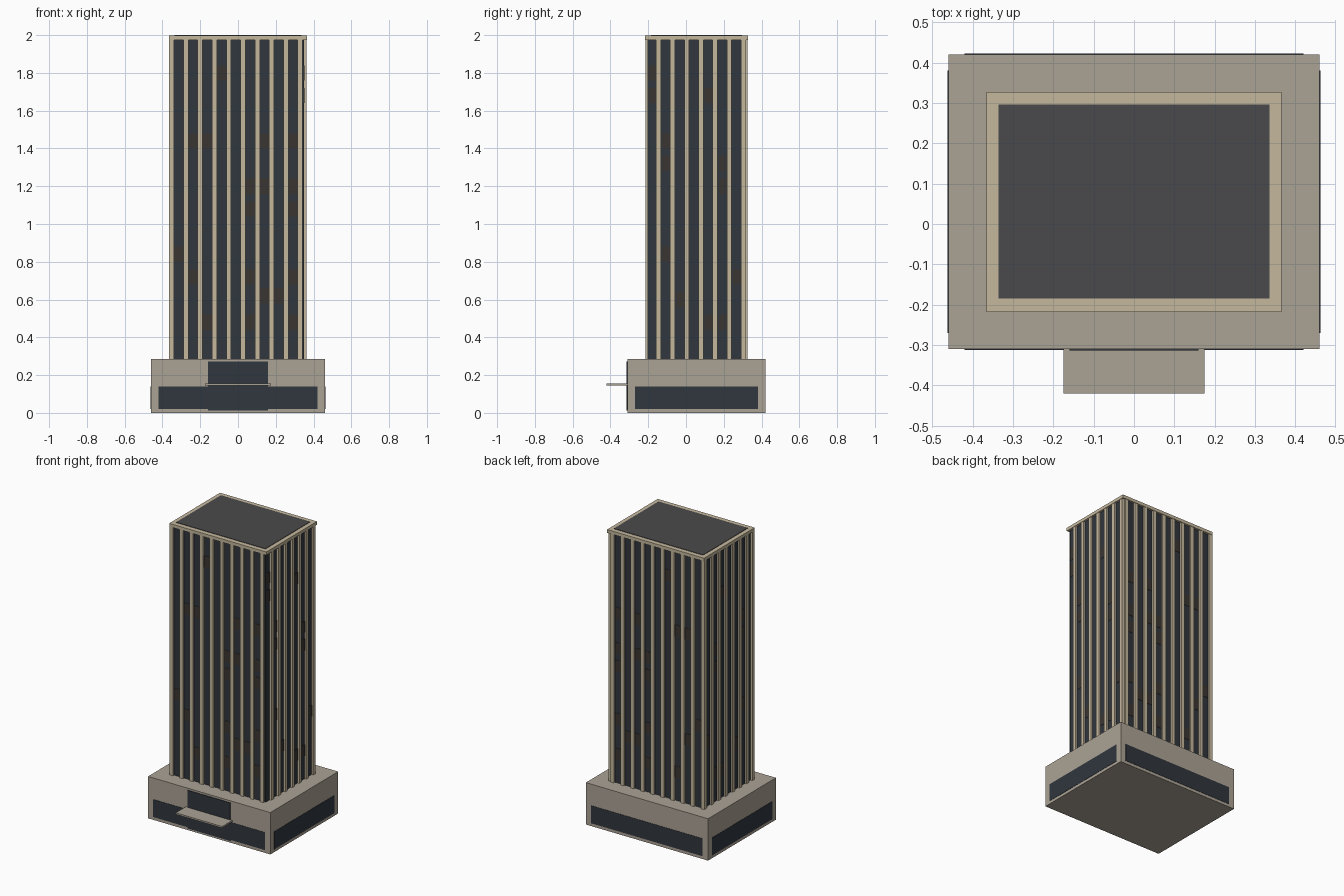
import bpy, bmesh
from mathutils import Matrix, Vector

if "Cube" in bpy.data.objects:
    bpy.data.objects.remove(bpy.data.objects["Cube"])


def material(name, rgb):
    m = bpy.data.materials.new(name)
    m.diffuse_color = (*rgb, 1)
    m.use_nodes = True
    m.node_tree.nodes["Principled BSDF"].inputs["Base Color"].default_value = m.diffuse_color
    return m


STONE = material("stone", (0.41, 0.365, 0.30))
FIN = material("fin_stone", (0.56, 0.48, 0.34))
GLASS = material("dark_glass", (0.030, 0.038, 0.048))
LIT = material("tinted_window", (0.042, 0.036, 0.032))
ROOF = material("roof_grey", (0.068, 0.068, 0.072))


def boxes(name, spans, mat):
    """One object from boxes given as (x0, x1, y0, y1, z0, z1)."""
    bm = bmesh.new()
    for x0, x1, y0, y1, z0, z1 in spans:
        mid = Vector(((x0 + x1) / 2, (y0 + y1) / 2, (z0 + z1) / 2))
        size = Matrix.Diagonal((x1 - x0, y1 - y0, z1 - z0, 1))
        bmesh.ops.create_cube(bm, size=1, matrix=Matrix.Translation(mid) @ size)
    me = bpy.data.meshes.new(name)
    bm.to_mesh(me)
    bm.free()
    me.materials.append(mat)
    ob = bpy.data.objects.new(name, me)
    bpy.context.collection.objects.link(ob)
    return ob


HX, Y0, Y1 = 0.35, -0.2025, 0.3125      # tower glass extents
BASE, TOP = 0.285, 1.975
STEP, HALF, OUT = 0.0757, 0.013, 0.0125  # fin pitch, half width, projection

# Podium with glazed bands on all four sides
boxes("podium", [(-0.46, 0.46, -0.31, 0.42, 0, BASE)], STONE)
boxes("podium_glazing_front_back", [(-0.42, 0.42, -0.312, -0.30, 0.02, 0.14),
                                    (-0.42, 0.42, 0.41, 0.422, 0.02, 0.14)], GLASS)
boxes("podium_glazing_sides", [(-0.462, -0.45, -0.27, 0.38, 0.02, 0.14),
                               (0.45, 0.462, -0.27, 0.38, 0.02, 0.14)], GLASS)

# Entrance and canopy
boxes("entrance_glass", [(-0.16, 0.16, -0.314, -0.30, 0.013, 0.272)], GLASS)
boxes("canopy", [(-0.175, 0.175, -0.42, -0.305, 0.145, 0.156)], STONE)

# Tower core
boxes("tower_glass", [(-HX, HX, Y0, Y1, BASE, TOP)], GLASS)

# Vertical fins
xs = [-0.352 + i * STEP for i in range(10)]
ys = [-0.146 + i * 0.075 for i in range(7)]
front_back, sides = [], []
for x in xs:
    front_back.append((x - HALF, x + HALF, Y0 - OUT, Y0 + 0.01, BASE, TOP))
    front_back.append((x - HALF, x + HALF, Y1 - 0.01, Y1 + OUT, BASE, TOP))
for y in ys:
    sides.append((-HX - OUT, -HX + 0.01, y - HALF, y + HALF, BASE, TOP))
    sides.append((HX - 0.01, HX + OUT, y - HALF, y + HALF, BASE, TOP))
boxes("fins_front_back", front_back, FIN)
boxes("fins_sides", sides, FIN)

# Scattered tinted windows: (bay, height), repeated on the opposite face
front_lit = [(3, 1.80), (1, 1.44), (2, 1.44), (6, 1.44), (8, 1.44), (5, 1.20),
             (6, 1.20), (8, 1.20), (5, 1.08), (8, 1.08), (0, 0.84), (1, 0.72),
             (5, 0.72), (8, 0.72), (2, 0.48), (5, 0.48), (8, 0.48), (6, 0.62), (7, 0.62)]
side_lit = [(0, 1.80), (0, 1.68), (4, 1.68), (1, 1.44), (1, 1.32), (5, 1.32),
            (5, 1.20), (1, 0.84), (2, 0.60), (6, 0.72), (4, 0.48), (5, 0.48)]
lit = []
for bay, z in front_lit:
    x = xs[0] + (bay + 0.5) * STEP
    for y in (Y0, Y1):
        lit.append((x - 0.024, x + 0.024, y - 0.002, y + 0.002, z - 0.04, z + 0.04))
for bay, z in side_lit:
    y = ys[0] + (bay - 0.5) * 0.075
    for x in (-HX, HX):
        lit.append((x - 0.002, x + 0.002, y - 0.018, y + 0.024, z - 0.04, z + 0.04))
boxes("tinted_windows", lit, LIT)

# Cornice and roof deck
boxes("cornice", [(-0.365, 0.365, -0.2175, 0.3275, TOP, 1.997)], FIN)
boxes("roof_deck", [(-0.336, 0.336, -0.185, 0.296, 1.99, 2.0)], ROOF)
